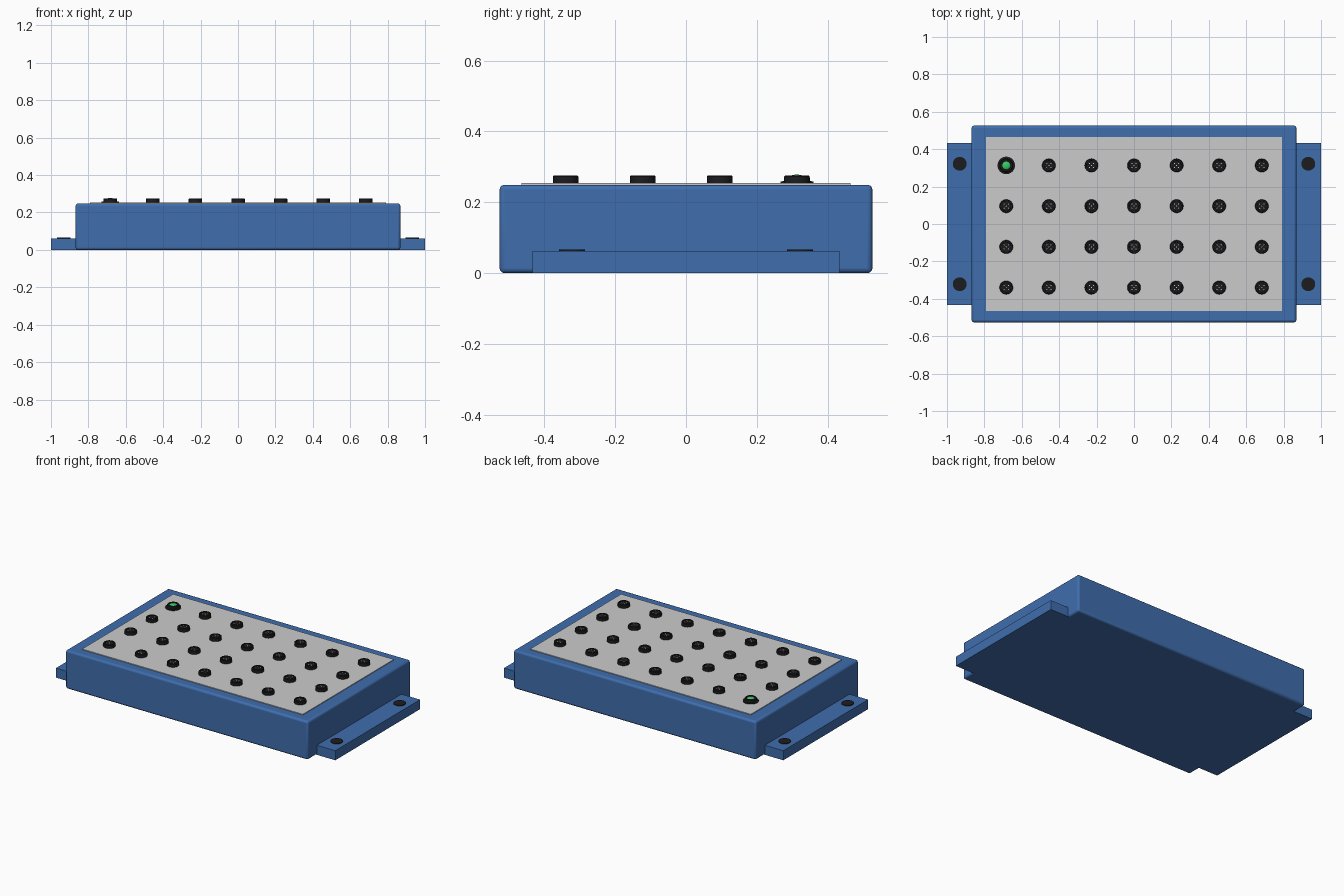
import bpy, bmesh
from math import radians, pi, cos, sin

if "Cube" in bpy.data.objects:
    bpy.data.objects.remove(bpy.data.objects["Cube"])


def material(name, rgb):
    m = bpy.data.materials.new(name)
    m.diffuse_color = (*rgb, 1)
    m.use_nodes = True
    m.node_tree.nodes["Principled BSDF"].inputs["Base Color"].default_value = m.diffuse_color
    return m


BLUE = material("blue_paint", (0.05, 0.155, 0.42))
BLACK = material("black_plastic", (0.012, 0.012, 0.014))
GREEN = material("green_lamp", (0.04, 0.6, 0.13))


def finish(ob, mat, smooth=True):
    if mat:
        ob.data.materials.append(mat)
    if smooth:
        bpy.ops.object.select_all(action='DESELECT')
        ob.select_set(True)
        bpy.context.view_layer.objects.active = ob
        bpy.ops.object.shade_smooth_by_angle(angle=radians(35))
    return ob


def box(name, x, y, z, mat=None, bevel=0):
    """Box from (min, max) ranges."""
    bpy.ops.mesh.primitive_cube_add(size=1)
    ob = bpy.context.object
    ob.name = name
    for v in ob.data.vertices:
        v.co = [r[0] if c < 0 else r[1] for c, r in zip(v.co, (x, y, z))]
    if bevel:
        mod = ob.modifiers.new("rounded_edges", 'BEVEL')
        mod.width, mod.segments = bevel, 3
    return finish(ob, mat, bool(bevel))


def lathe(name, profile, mat, sides=32):
    """Solid of revolution from (radius, z) points, capped at both ends."""
    bm = bmesh.new()
    rings = [[bm.verts.new((r * cos(2 * pi * i / sides), r * sin(2 * pi * i / sides), z))
              for i in range(sides)] for r, z in profile]
    for a, b in zip(rings, rings[1:]):
        for i in range(sides):
            j = (i + 1) % sides
            bm.faces.new((a[i], a[j], b[j], b[i]))
    bm.faces.new(rings[0][::-1])
    bm.faces.new(rings[-1])
    me = bpy.data.meshes.new(name)
    bm.to_mesh(me)
    bm.free()
    ob = bpy.data.objects.new(name, me)
    bpy.context.collection.objects.link(ob)
    return finish(ob, mat)


def copy_to(src, name, x, y):
    ob = src.copy()
    ob.name = name
    ob.location = (x, y, 0)
    bpy.context.collection.objects.link(ob)


# Housing and face plate
box("housing", (-0.868, 0.868), (-0.526, 0.526), (0, 0.249), BLUE, 0.013)
box("face_plate", (-0.79, 0.79), (-0.465, 0.465), (0.24, 0.254))

# Mounting flanges with dark screw plugs
plug = lathe("screw_plug", [(0.037, 0.05), (0.037, 0.066)], BLACK)
plug.location = (-0.932, -0.322, 0)
for side, s in (("left", -1), ("right", 1)):
    box(f"{side}_flange", sorted((s * 0.85, s * 1.0)), (-0.433, 0.433), (0, 0.062), BLUE)
    for y in (-0.322, 0.322):
        if (s, y) != (-1, -0.322):
            copy_to(plug, "screw_plug", s * 0.932, y)

# Socket: collar with a shallow recess, plus five contact pins
socket = lathe("socket", [(0.036, 0.25), (0.036, 0.273), (0.033, 0.276),
                          (0.026, 0.276), (0.025, 0.272)], BLACK)
bm = bmesh.new()
for dx, dy in ((0, 0), (1, 1), (1, -1), (-1, 1), (-1, -1)):
    res = bmesh.ops.create_cone(bm, cap_ends=True, segments=8, radius1=0.003,
                                radius2=0.003, depth=0.004)
    bmesh.ops.translate(bm, verts=res["verts"], vec=(dx * 0.011, dy * 0.011, 0.273))
me = bpy.data.meshes.new("contact_pins")
bm.to_mesh(me)
bm.free()
pins = bpy.data.objects.new("contact_pins", me)
bpy.context.collection.objects.link(pins)

# Grid of sockets, with the indicator lamp in the back left place
xs = [-0.683 + 0.2277 * i for i in range(7)]
ys = [-0.340 + 0.2177 * i for i in range(4)]
for ob in (socket, pins):
    ob.location = (xs[0], ys[0], 0)
for i, x in enumerate(xs):
    for j, y in enumerate(ys):
        if (i, j) not in ((0, 0), (0, 3)):
            copy_to(socket, "socket", x, y)
            copy_to(pins, "contact_pins", x, y)

# Indicator lamp: stepped bezel and green lens
bezel = lathe("lamp_bezel", [(0.047, 0.25), (0.047, 0.258), (0.037, 0.26), (0.036, 0.273),
                             (0.033, 0.276), (0.024, 0.276), (0.023, 0.268)], BLACK)
lens = lathe("lamp_lens", [(0.022, 0.266), (0.022, 0.272), (0.018, 0.275),
                           (0.010, 0.277), (0.003, 0.278)], GREEN)
for ob in (bezel, lens):
    ob.location = (xs[0], ys[3], 0)
